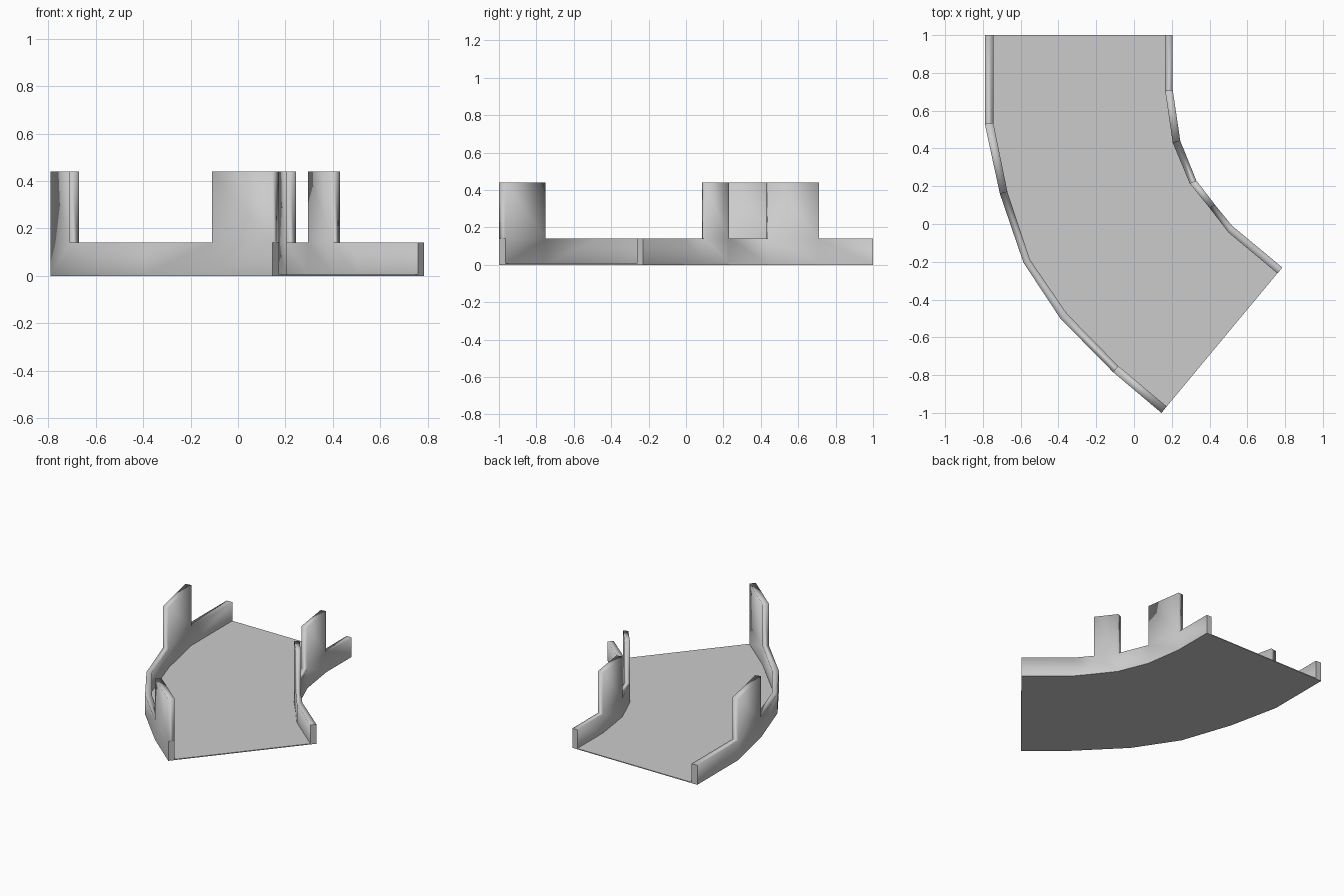
import bpy
import bmesh

cube = bpy.data.objects.get("Cube")
if cube:
    bpy.data.objects.remove(cube, do_unlink=True)

FLOOR_Z, LOW_Z, HIGH_Z = 0.006, 0.14, 0.44

grey = bpy.data.materials.new("light_grey")
grey.use_nodes = True
colour = (0.6, 0.6, 0.6, 1)
grey.diffuse_color = colour
grey.node_tree.nodes["Principled BSDF"].inputs["Base Color"].default_value = colour

# Plan outlines of the curved track: outer and inner face of each side wall
right_outer = [(-.79, 1), (-.79, .53), (-.71, .16), (-.585, -.205),
               (-.39, -.5), (-.11, -.785), (.145, -1)]
right_inner = [(-.745, 1), (-.745, .535), (-.67, .17), (-.55, -.19),
               (-.355, -.475), (-.085, -.75), (.172, -.965)]
left_outer = [(.205, 1), (.205, .71), (.245, .44), (.33, .23),
              (.43, .1), (.52, -.01), (.785, -.23)]
left_inner = [(.165, 1), (.165, .705), (.205, .43), (.295, .215),
              (.4, .085), (.5, -.045), (.76, -.262)]


def finish(bm, name):
    bmesh.ops.recalc_face_normals(bm, faces=bm.faces)
    mesh = bpy.data.meshes.new(name)
    bm.to_mesh(mesh)
    bm.free()
    mesh.materials.append(grey)
    obj = bpy.data.objects.new(name, mesh)
    bpy.context.collection.objects.link(obj)


def make_wall(name, outer, inner, raised):
    """Low kerb along the curve, with some segments extruded into tall panels."""
    bm = bmesh.new()
    rings = []
    for o, i in zip(outer, inner):
        rings.append([bm.verts.new((*p, z)) for p, z in
                      ((o, FLOOR_Z), (o, LOW_Z), (i, LOW_Z), (i, FLOOR_Z))])
    tops = []
    for a, b in zip(rings, rings[1:]):
        for k in range(3):
            face = bm.faces.new((a[k], a[k + 1], b[k + 1], b[k]))
            face.smooth = True
            if k == 1:
                tops.append(face)
    # Crisp end caps
    for ring in (rings[0], rings[-1]):
        cap = bm.faces.new(ring)
        for edge in cap.edges:
            edge.smooth = False
    bmesh.ops.recalc_face_normals(bm, faces=bm.faces)
    # Tall panels
    panels = bmesh.ops.extrude_discrete_faces(bm, faces=[tops[n] for n in raised])
    for face in panels["faces"]:
        for vert in face.verts:
            vert.co.z = HIGH_Z
    for face in bm.faces:
        face.smooth = True
    finish(bm, name)


# Floor plate
bm = bmesh.new()
base = bm.faces.new([bm.verts.new((*p, 0)) for p in right_outer + left_outer[::-1]])
top = bmesh.ops.extrude_face_region(bm, geom=[base], use_keep_orig=True)
for item in top["geom"]:
    if isinstance(item, bmesh.types.BMVert):
        item.co.z = FLOOR_Z
finish(bm, "floor")

# Side walls
make_wall("right_wall", right_outer, right_inner, (1, 5))
make_wall("left_wall", left_outer, left_inner, (1, 3))
